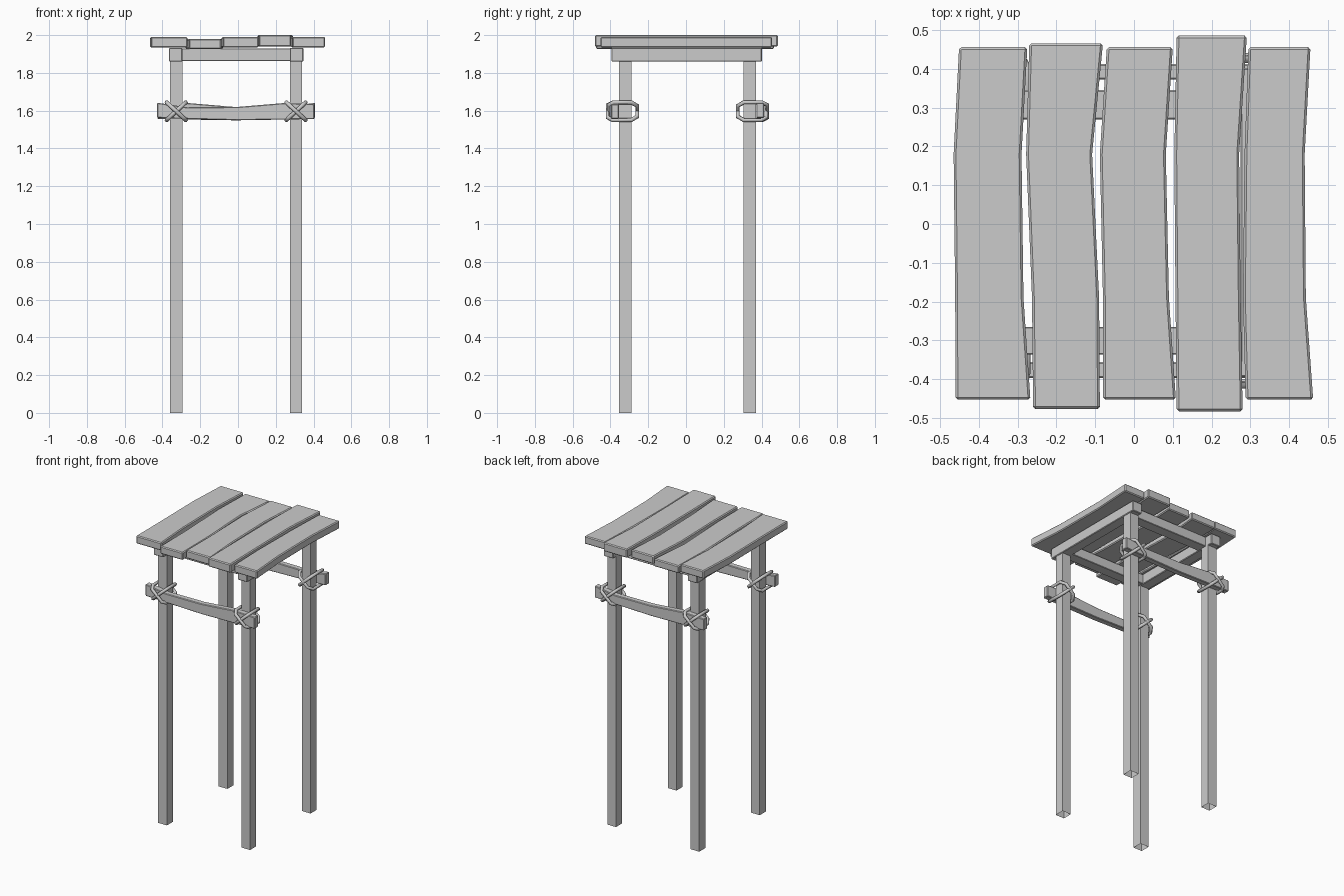
import bpy, bmesh
from math import radians
from mathutils import Matrix, Vector

if "Cube" in bpy.data.objects:
    bpy.data.objects.remove(bpy.data.objects["Cube"])

CX, CY = -0.01, 0.008            # centre of the four posts
PX, PY = 0.317, 0.329            # post offsets from that centre


def finish(name, bm, bevel=0.0):
    bmesh.ops.recalc_face_normals(bm, faces=bm.faces)
    me = bpy.data.meshes.new(name)
    bm.to_mesh(me)
    bm.free()
    ob = bpy.data.objects.new(name, me)
    bpy.context.collection.objects.link(ob)
    if bevel:
        m = ob.modifiers.new("bevel", 'BEVEL')
        m.width, m.segments = bevel, 1
        m.limit_method, m.angle_limit = 'ANGLE', radians(40)
    return ob


def box(name, lo, hi, bevel=0.0, open_bottom=False):
    lo, hi = Vector(lo), Vector(hi)
    bm = bmesh.new()
    bmesh.ops.create_cube(bm, size=1.0)
    bmesh.ops.scale(bm, vec=hi - lo, verts=bm.verts)
    bmesh.ops.translate(bm, vec=(lo + hi) / 2, verts=bm.verts)
    if open_bottom:
        low = [f for f in bm.faces if f.calc_center_median().z < lo.z + 1e-4]
        bmesh.ops.delete(bm, geom=low, context='FACES_ONLY')
    return finish(name, bm, bevel)


def loft(name, sections, bevel):
    """Skin a chain of four-cornered sections and cap both ends."""
    bm = bmesh.new()
    rings = [[bm.verts.new(p) for p in s] for s in sections]
    for a, b in zip(rings, rings[1:]):
        for i in range(4):
            j = (i + 1) % 4
            bm.faces.new((a[i], a[j], b[j], b[i]))
    bm.faces.new(rings[0])
    bm.faces.new(rings[-1])
    return finish(name, bm, bevel)


# Posts, open underneath
for sx in (-1, 1):
    for sy in (-1, 1):
        x, y = CX + sx * PX, CY + sy * PY
        box("post", (x - 0.033, y - 0.033, 0), (x + 0.033, y + 0.033, 1.87), open_bottom=True)

# Top frame
for s in (-1, 1):
    x = CX + s * 0.32
    box("side_beam", (x - 0.036, -0.395, 1.86), (x + 0.036, 0.402, 1.932), 0.004)
for y0, y1 in ((-0.337, -0.265), (0.27, 0.345)):
    box("cross_beam", (-0.31, y0, 1.863), (0.29, y1, 1.93), 0.003)

# Crooked roof planks: y front, y back, z low, z high, (left, right) from back to front
planks = [
    (-0.453, 0.456, 1.935, 1.990, [(-0.451, -0.275), (-0.465, -0.290), (-0.461, -0.285), (-0.460, -0.267)]),
    (-0.477, 0.466, 1.927, 1.980, [(-0.270, -0.080), (-0.278, -0.108), (-0.263, -0.090), (-0.260, -0.088)]),
    (-0.453, 0.456, 1.935, 1.990, [(-0.070, 0.100), (-0.088, 0.082), (-0.080, 0.090), (-0.080, 0.108)]),
    (-0.483, 0.486, 1.940, 2.000, [(0.110, 0.291), (0.104, 0.271), (0.107, 0.275), (0.110, 0.280)]),
    (-0.453, 0.456, 1.935, 1.990, [(0.295, 0.455), (0.285, 0.440), (0.281, 0.443), (0.288, 0.462)]),
]
for yf, yb, z0, z1, edges in planks:
    loft("roof_plank", [[(l, y, z0), (r, y, z0), (r, y, z1), (l, y, z1)]
                        for y, (l, r) in zip((yb, 0.18, -0.19, yf), edges)], 0.006)


def place(ob, side):
    """Turn a front part half way round the centre for the back copy."""
    if side:
        c = Matrix.Translation((CX, CY, 0))
        ob.matrix_world = c @ Matrix.Rotation(radians(180), 4, 'Z') @ c.inverted()


# Lashed braces on the front and back: x, z low, z high
brace = [(-0.428, 1.562, 1.642), (-0.27, 1.556, 1.618), (0.0, 1.549, 1.620),
         (0.24, 1.553, 1.640), (0.405, 1.556, 1.635)]
YO, YI = -0.397, -0.356
# Rope loop around post and brace: sideways fraction, y
loop = [(-1, -0.385), (-0.7, -0.412), (0.7, -0.412), (1, -0.385),
        (1, -0.290), (0.6, -0.258), (-0.6, -0.258), (-1, -0.290)]
for side in (0, 1):
    ob = loft("brace", [[(x, YO, a), (x, YI, a), (x, YI, b), (x, YO, b)]
                        for x, a, b in brace], 0.004)
    place(ob, side)
    for sx in (-1, 1):
        for tilt in (-1, 1):
            cu = bpy.data.curves.new("rope", 'CURVE')
            cu.dimensions = '3D'
            cu.bevel_depth, cu.bevel_resolution = 0.011, 1
            sp = cu.splines.new('POLY')
            sp.points.add(len(loop) - 1)
            sp.use_cyclic_u = True
            for p, (u, y) in zip(sp.points, loop):
                grow = 0.003 * tilt if y < -0.3 else 0
                p.co = (CX + sx * PX + 0.051 * u, y + grow, 1.597 + 0.047 * u * tilt, 1)
            ob = bpy.data.objects.new("rope", cu)
            bpy.context.collection.objects.link(ob)
            place(ob, side)
